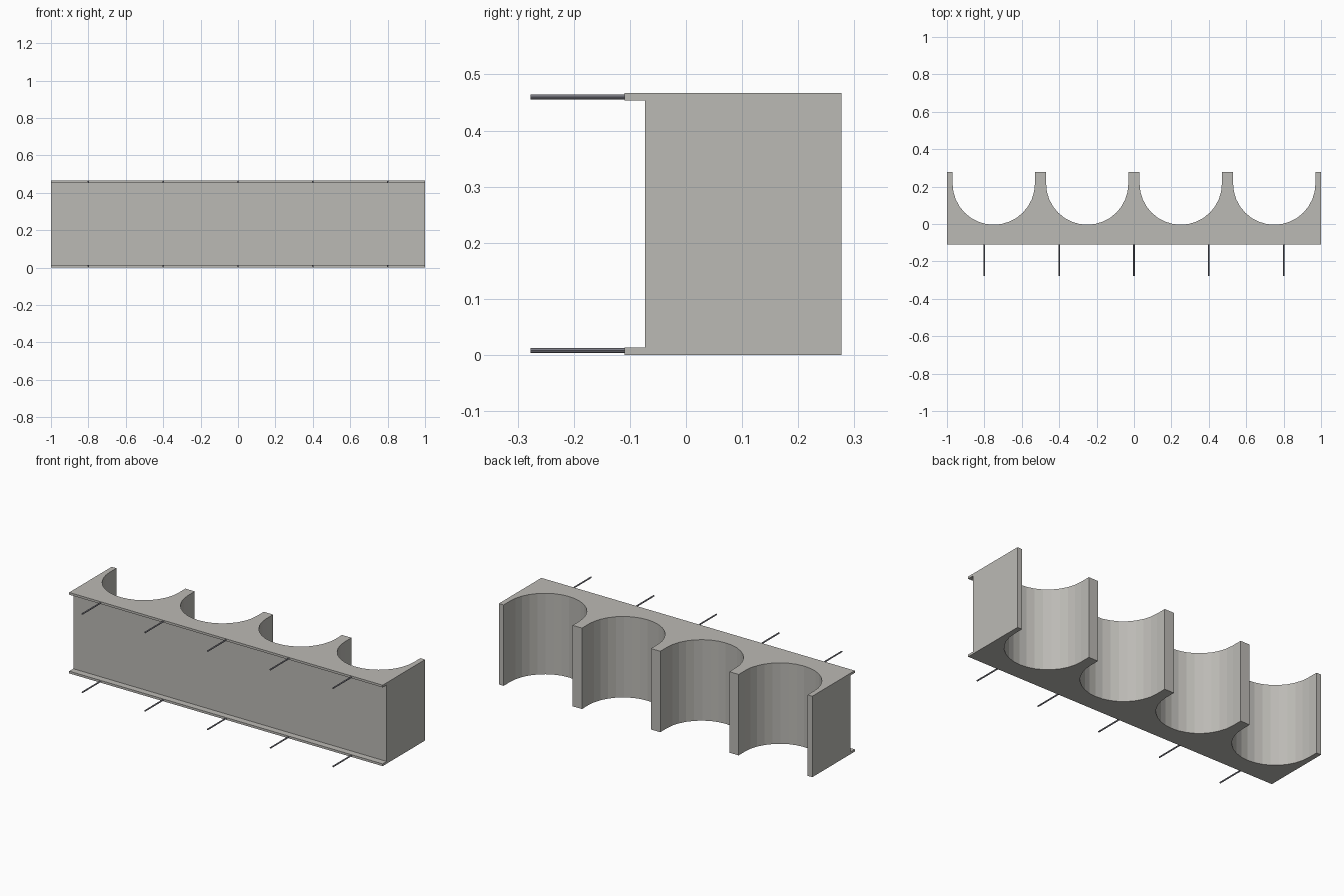
import bpy
import bmesh
from math import pi, cos, sin

if "Cube" in bpy.data.objects:
    bpy.data.objects.remove(bpy.data.objects["Cube"])

HEIGHT = 0.467
FRONT, BACK = -0.11, 0.277
WEB_FRONT = -0.073
FLANGE = 0.013
RADIUS = 0.22
BAY_Y = 0.216
SIDES = 16


def make_material(name, colour):
    mat = bpy.data.materials.new(name)
    mat.use_nodes = True
    mat.diffuse_color = colour
    mat.node_tree.nodes["Principled BSDF"].inputs["Base Color"].default_value = colour
    return mat


concrete = make_material("warm light grey", (0.50, 0.49, 0.46, 1))
steel = make_material("dark steel grey", (0.19, 0.19, 0.22, 1))


def make_object(name, bm, mat):
    bmesh.ops.recalc_face_normals(bm, faces=bm.faces)
    mesh = bpy.data.meshes.new(name)
    bm.to_mesh(mesh)
    bm.free()
    obj = bpy.data.objects.new(name, mesh)
    bpy.context.collection.objects.link(obj)
    mesh.materials.append(mat)
    return obj


# Plan outline: straight front, four round bays opening to the back
outline = [(-1, BACK), (-1, FRONT), (1, FRONT), (1, BACK)]
for cx in (0.75, 0.25, -0.25, -0.75):
    outline.append((cx + RADIUS, BACK))
    for i in range(SIDES + 1):
        a = -pi * i / SIDES
        outline.append((cx + RADIUS * cos(a), BAY_Y + RADIUS * sin(a)))
    outline.append((cx - RADIUS, BACK))

bm = bmesh.new()
face = bm.faces.new([bm.verts.new((x, y, 0)) for x, y in outline])
top = bmesh.ops.extrude_face_region(bm, geom=[face])["geom"]
bmesh.ops.translate(bm, vec=(0, 0, HEIGHT),
                    verts=[v for v in top if isinstance(v, bmesh.types.BMVert)])
body = make_object("scalloped_block", bm, concrete)

# Recess along the front leaves a thin lip at top and bottom
bm = bmesh.new()
bmesh.ops.create_cube(bm, size=1)
depth = 0.2
bmesh.ops.scale(bm, vec=(2.4, depth, HEIGHT - 2 * FLANGE), verts=bm.verts)
bmesh.ops.translate(bm, vec=(0, WEB_FRONT - depth / 2, HEIGHT / 2), verts=bm.verts)
cutter = make_object("recess_cutter", bm, concrete)
cutter.hide_render = True

cut = body.modifiers.new("front_recess", "BOOLEAN")
cut.operation = "DIFFERENCE"
cut.solver = "EXACT"
cut.object = cutter
bpy.context.view_layer.objects.active = body
bpy.ops.object.modifier_apply(modifier=cut.name)
bpy.data.objects.remove(cutter)

# Steel pins projecting from both lips
PIN_START, PIN_END = -0.277, -0.10
for level, z in (("lower", 0.008), ("upper", 0.46)):
    for i in range(5):
        bpy.ops.mesh.primitive_cylinder_add(
            vertices=12, radius=0.0042, depth=PIN_END - PIN_START,
            location=(-0.8 + 0.4 * i, (PIN_START + PIN_END) / 2, z),
            rotation=(pi / 2, 0, 0))
        pin = bpy.context.object
        pin.name = f"{level}_pin_{i + 1}"
        pin.data.materials.append(steel)
        bpy.ops.object.shade_smooth_by_angle()
